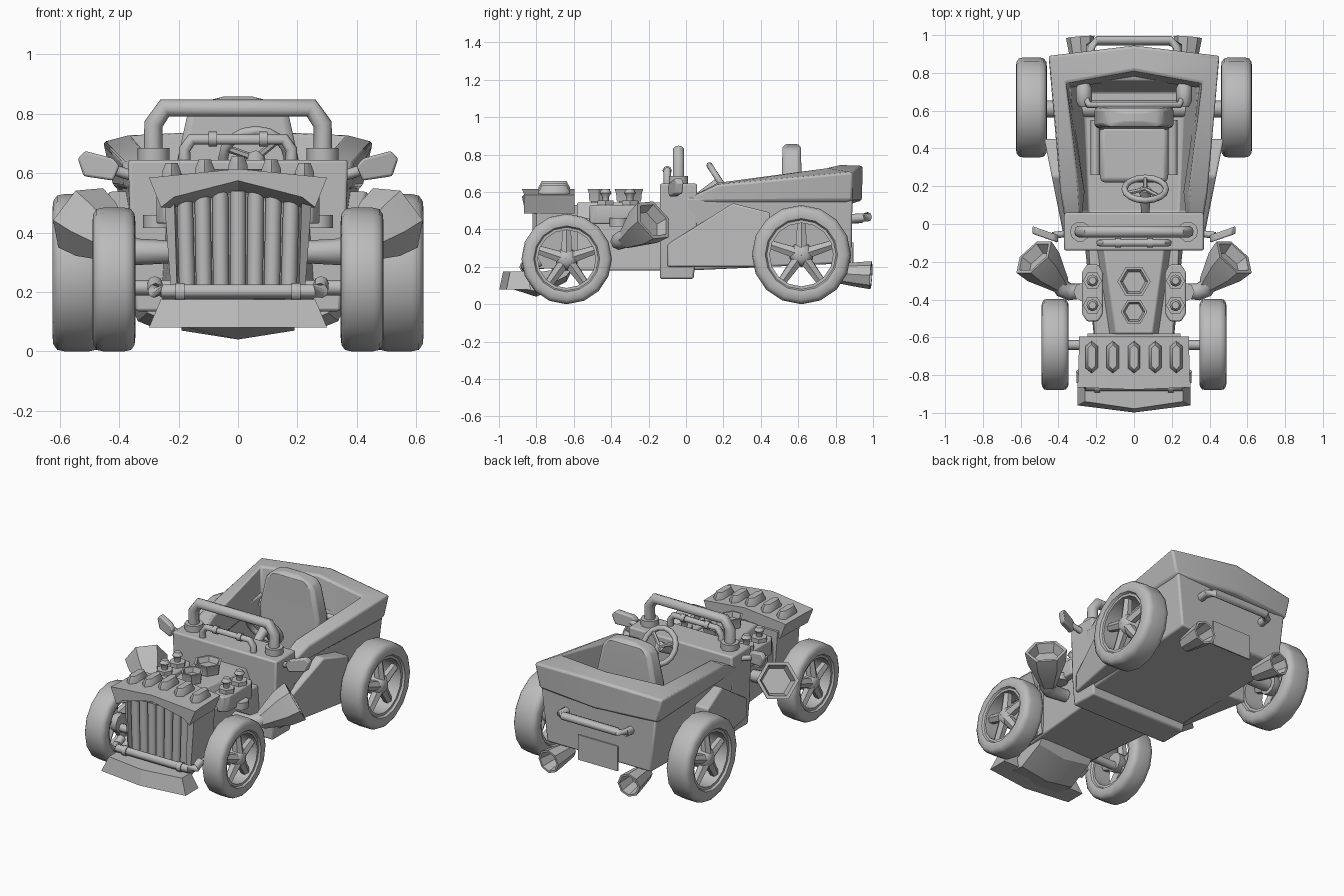
import bpy, bmesh, math
from mathutils import Vector

default_cube = bpy.data.objects.get("Cube")
if default_cube:
    bpy.data.objects.remove(default_cube, do_unlink=True)

# Single plain paint colour
grey = bpy.data.materials.new("plain_grey")
grey.use_nodes = True
grey.diffuse_color = (0.5, 0.5, 0.5, 1)
grey.node_tree.nodes["Principled BSDF"].inputs["Base Color"].default_value = (0.5, 0.5, 0.5, 1)

SIDES = ((1, "left"), (-1, "right"))


def loft(name, rings, loop=False, bevel=0, angle=35):
    """Skin a list of equal-length point rings into one closed mesh."""
    bm = bmesh.new()
    rows = [[bm.verts.new(point) for point in ring] for ring in rings]
    count = len(rows[0])
    pairs = list(zip(rows, rows[1:])) + ([(rows[-1], rows[0])] if loop else [])
    for lower, upper in pairs:
        for i in range(count):
            j = (i + 1) % count
            bm.faces.new((lower[i], lower[j], upper[j], upper[i]))
    if not loop:
        bm.faces.new(rows[0])
        bm.faces.new(rows[-1])
    bmesh.ops.recalc_face_normals(bm, faces=bm.faces)
    mesh = bpy.data.meshes.new(name)
    bm.to_mesh(mesh)
    bm.free()
    mesh.materials.append(grey)
    obj = bpy.data.objects.new(name, mesh)
    bpy.context.collection.objects.link(obj)
    if bevel:
        modifier = obj.modifiers.new("soft_edges", "BEVEL")
        modifier.width = bevel
        modifier.segments = 2
        modifier.limit_method = "ANGLE"
    bpy.ops.object.select_all(action="DESELECT")
    obj.select_set(True)
    bpy.context.view_layer.objects.active = obj
    bpy.ops.object.shade_smooth_by_angle(angle=math.radians(angle))


def circle(centre, axis, radius, count=10):
    axis = Vector(axis).normalized()
    helper = Vector((0, 1, 0)) if abs(axis.y) < 0.8 else Vector((0, 0, 1))
    u = axis.cross(helper).normalized()
    v = axis.cross(u)
    turns = [math.tau * i / count for i in range(count)]
    return [Vector(centre) + radius * (math.cos(t) * u + math.sin(t) * v) for t in turns]


def tube(name, path, radii, count=10):
    path = [Vector(p) for p in path]
    if not isinstance(radii, (list, tuple)):
        radii = [radii] * len(path)
    last = len(path) - 1
    rings = []
    for i, p in enumerate(path):
        before = (p - path[i - 1]).normalized() if i else Vector()
        after = (path[i + 1] - p).normalized() if i < last else Vector()
        rings.append(circle(p, before + after, radii[i], count))
    loft(name, rings, angle=50)


def horn(name, start, end, small, large, floor, count=6):
    """Flared pipe with a hollow mouth; floor is the depth position of the hollow."""
    start, end = Vector(start), Vector(end)
    axis = end - start
    steps = ((0, small), (0.65, large * 0.9), (1, large), (1, large * 0.83), (floor, large * 0.68))
    loft(name, [circle(start + axis * t, axis, r, count) for t, r in steps])


def rect(half, front, back, z, half_back=None, z_back=None):
    wide = half if half_back is None else half_back
    rear = z if z_back is None else z_back
    return [(-half, front, z), (half, front, z), (wide, back, rear), (-wide, back, rear)]


def arch(half, foot, shoulder, top, y):
    """Symmetrical hoop path, from right foot to left foot."""
    right = [(-half, y, foot), (-half, y, shoulder), (-half + (top - shoulder) * 0.7, y, top)]
    return right + [(-x, y, z) for x, y, z in reversed(right)]


def wheel(name, x, y, radius, width, side):
    centre = Vector((x, y, radius))
    # tyre, swept round the axle, with a recessed rim lip
    half = [(0.64, -0.25), (0.64, -0.4), (0.7, -0.4), (0.73, -0.48), (0.79, -0.5),
            (0.91, -0.48), (0.98, -0.4), (1, -0.25)]
    profile = half + [(r, -w) for r, w in reversed(half)]
    rings = [circle(centre + Vector((w * width, 0, 0)), (1, 0, 0), r * radius, 16) for r, w in profile]
    loft(name + "_tyre", rings, loop=True, angle=45)
    face = x + side * width * 0.22
    tube(name + "_hub", [(face - side * 0.07, y, radius), (face + side * 0.012, y, radius),
                         (face + side * 0.035, y, radius)], [radius * k for k in (0.25, 0.23, 0.12)])
    for i in range(5):
        turn = math.tau * i / 5
        out = Vector((0, math.sin(turn), math.cos(turn)))
        hub = Vector((face, y, radius))
        tube(name + "_spoke", [hub, hub + out * radius * 0.67 - Vector((side * 0.015, 0, 0))], [0.036, 0.026], 6)


# Open cabin tub with floor
loft("cabin_tub", [rect(0.34, 0, 0.885, 0.18, 0.37, 0.22), rect(0.37, 0, 0.89, 0.57, 0.41),
                   rect(0.29, 0.06, 0.76, 0.57, 0.34), rect(0.24, 0.06, 0.7, 0.27, 0.27)], bevel=0.012)
loft("cowl", [rect(0.345, -0.14, 0.04, 0.135), rect(0.36, -0.14, 0.06, 0.3),
              rect(0.37, -0.14, 0.06, 0.645)], bevel=0.01)

# Thick collar around the cabin: outer low, outer high, inner high, inner low
half_collar = [
    [(0.37, 0.05, 0.545), (0.365, 0.02, 0.57), (0.28, 0.02, 0.57), (0.28, 0.05, 0.545)],
    [(0.385, 0.17, 0.55), (0.39, 0.17, 0.64), (0.29, 0.17, 0.65), (0.26, 0.17, 0.5)],
    [(0.42, 0.89, 0.555), (0.455, 0.89, 0.705), (0.36, 0.745, 0.73), (0.34, 0.72, 0.5)],
    [(0, 0.94, 0.555), (0, 0.945, 0.74), (0, 0.81, 0.745), (0, 0.77, 0.5)]]
mirrored = [[(-x, y, z) for x, y, z in section] for section in half_collar[:-1]]
loft("cabin_collar", half_collar + mirrored[::-1], bevel=0.012)

# Seat, cushion and rear brace
loft("seat_back", [rect(0.2, 0.5, 0.61, 0.28), rect(0.21, 0.51, 0.62, 0.62), rect(0.17, 0.515, 0.615, 0.8),
                   rect(0.14, 0.515, 0.615, 0.835), rect(0.05, 0.525, 0.605, 0.858)], bevel=0.02)
loft("seat_cushion", [rect(0.18, 0.22, 0.52, z) for z in (0.26, 0.34)], bevel=0.025)
tube("seat_brace", [(-0.26, 0.68, 0.55), (-0.24, 0.63, 0.6), (0.24, 0.63, 0.6), (0.26, 0.68, 0.55)], 0.018)

# Steering wheel and column
wheel_centre = Vector((0.06, 0.185, 0.65))
column_axis = Vector((0, 0.84, 0.54))
rim_path = circle(wheel_centre, column_axis, 0.11, 16)
loft("steering_rim", [circle(p, column_axis.cross(p - wheel_centre), 0.017, 8) for p in rim_path],
     loop=True, angle=50)
tube("steering_column", [wheel_centre - column_axis * 0.2, wheel_centre], [0.018, 0.032], 8)
for i in range(3):
    tube("steering_spoke", [wheel_centre, rim_path[(4 + i * 5) % 16]], 0.012, 6)

# Windscreen hoop and dash rail
tube("windscreen_hoop", arch(0.285, 0.64, 0.765, 0.82, -0.04), 0.032)
tube("dash_rail", arch(0.18, 0.64, 0.68, 0.715, -0.1), 0.02, 8)

# Engine bay, cover and intakes
loft("engine_bay", [rect(0.2, -0.72, -0.12, 0.18, 0.26), rect(0.2, -0.72, -0.12, 0.46, 0.24)], bevel=0.01)
loft("engine_cover", [rect(0.13, -0.6, -0.12, 0.45, 0.2), rect(0.1, -0.58, -0.12, 0.545, 0.16)], bevel=0.008)
for y, radius in ((-0.305, 0.088), (-0.465, 0.07)):
    tube("intake_neck", [(0, y, 0.52), (0, y, 0.56)], radius * 0.7, 6)
    horn("intake", (0, y, 0.55), (0, y, 0.615), radius * 0.85, radius, 0.5)

# Radiator shell with a recessed grille
loft("radiator_shell", [
    [(-low, y, 0.19), (low, y, 0.19), (high, y, 0.53), (-high, y, 0.53)]
    for low, high, y in ((0.22, 0.245, -0.58), (0.225, 0.25, -0.8), (0.205, 0.215, -0.82), (0.2, 0.21, -0.77))])
for i in range(-3, 4):
    tube("grille_bar", [(i * 0.057, -0.785, 0.19), (i * 0.06, -0.785, 0.54)], 0.027)

# Nose visor, arched over the grille, with louvres on top
def visor_ring(scale, y, peak, drop):
    half = [(0.3, 0.585), (0.26, 0.485), (0.215, 0.52 - drop), (0, 0.575 - drop)]
    outline = [(0, 0.615)] + half + [(-x, z) for x, z in reversed(half[:-1])]
    return [(x * scale, y - peak * (x == 0), z) for x, z in outline]


loft("nose_visor", [visor_ring(0.97, -0.595, 0, 0.035), visor_ring(0.98, -0.79, 0, 0.035),
                    visor_ring(1, -0.865, 0.012, 0)], angle=25)
for i in range(-2, 3):
    rings = []
    base = 0.615 - abs(i) * 0.012
    for scale, lift in ((1, -0.03), (0.95, 0.012), (0.6, 0.043)):
        hexagon = ((0, -0.088), (0.034, -0.06), (0.034, 0.06), (0, 0.088), (-0.034, 0.06), (-0.034, -0.06))
        rings.append([(i * 0.112 + x * scale, -0.705 + y * max(scale, 0.75), base + lift) for x, y in hexagon])
    loft("nose_louvre", rings, angle=50)

# Front bumper, spoiler and keel plate
tube("front_bumper", [(-0.28, -0.78, 0.23), (-0.28, -0.83, 0.205), (-0.25, -0.86, 0.2),
                      (0.25, -0.86, 0.2), (0.28, -0.83, 0.205), (0.28, -0.78, 0.23)], 0.026, 8)
loft("front_spoiler", [
    [(top, -0.85, 0.175), (top, nose + 0.02, 0.175), (low, nose, 0.08), (low, -0.83, 0.08)]
    for top, low, nose in ((-0.26, -0.3, -0.96), (0, 0, -0.998), (0.26, 0.3, -0.96))], angle=10)
loft("keel_plate", [
    [(x, -0.94, 0.085), (x, -0.8, low), (x, -0.64, low + 0.08), (x, -0.6, 0.2), (x, -0.8, 0.17)]
    for x, low in ((-0.19, 0.07), (0, 0.04), (0.19, 0.07))], angle=20)

# Rear handle bar and plate
tube("rear_bar", [(-0.23, 0.86, 0.455), (-0.23, 0.94, 0.46), (-0.19, 0.97, 0.467),
                  (0.19, 0.97, 0.467), (0.23, 0.94, 0.46), (0.23, 0.86, 0.455)], 0.026, 8)
loft("rear_plate", [[(-0.14, y, 0.17), (0.14, y, 0.17), (0.14, y, 0.33), (-0.14, y, 0.33)] for y in (0.887, 0.895)])

# Axles
tube("front_axle", [(-0.41, -0.64, 0.215), (0.41, -0.64, 0.215)], 0.026, 8)
tube("rear_axle", [(-0.53, 0.61, 0.265), (0.53, 0.61, 0.265)], 0.045, 8)

# Parts repeated on both sides
for s, side in SIDES:
    wheel("front_wheel_" + side, s * 0.418, -0.638, 0.242, 0.145, s)
    wheel("rear_wheel_" + side, s * 0.543, 0.617, 0.265, 0.165, s)

    # flank panel flaring out towards the rear wheel
    flank = ((-0.1, 0.2), (-0.1, 0.32), (0.25, 0.54), (0.45, 0.49), (0.45, 0.2))
    loft("flank_panel_" + side, [[(s * 0.33, y, z) for y, z in flank],
                                 [(s * (0.385 + y * 0.2), y, z) for y, z in flank]], bevel=0.01)

    # seat bolster and the rounded pod behind the seat
    tube("seat_bolster_" + side, [(s * 0.205, y, 0.36) for y in (0.26, 0.55)], 0.025, 8)
    tube("seat_pod_" + side, [(s * 0.265, y, 0.55) for y in (0.62, 0.65, 0.72, 0.75)], [0.025, 0.042, 0.042, 0.025])

    # cylinder head with two valve caps
    outline = ((-0.055, -0.11), (-0.03, -0.15), (0.03, -0.15), (0.055, -0.11),
               (0.055, 0.11), (0.03, 0.15), (-0.03, 0.15), (-0.055, 0.11))
    loft("cylinder_head_" + side, [[(s * 0.22 + x, y - 0.365, z) for x, y in outline] for z in (0.43, 0.53)],
         bevel=0.008)
    for y in (-0.3, -0.43):
        x = s * 0.22
        tube("valve_base", [(x, y, 0.52), (x, y, 0.555)], 0.05, 6)
        tube("valve_cap", [(x, y, 0.55), (x, y, 0.575), (x, y, 0.595), (x, y, 0.615)],
             [0.018, 0.018, 0.032, 0.02], 8)
    tube("engine_flange_" + side, [(s * 0.27, -0.36, 0.415), (s * 0.27, -0.36, 0.46)], 0.05, 8)

    # side pipe and flared trumpet
    tube("side_pipe_" + side, [(s * 0.22, -0.35, 0.335), (s * 0.34, -0.36, 0.335), (s * 0.38, -0.34, 0.345),
                               (s * 0.42, -0.29, 0.37)], [0.038, 0.045, 0.05, 0.045], 8)
    horn("trumpet_" + side, (s * 0.385, -0.325, 0.34), (s * 0.53, -0.175, 0.45), 0.05, 0.125, 0.75)

    # tailpipe, mirror, hoop foot and rail clip
    horn("tailpipe_" + side, (s * 0.27, 0.8, 0.165), (s * 0.285, 0.99, 0.155), 0.05, 0.075, 0.4, 8)
    tube("mirror_stalk_" + side, [(s * 0.35, -0.05, 0.59), (s * 0.43, -0.06, 0.615)], 0.018, 8)
    mirror = ((0.42, 0.575), (0.4, 0.625), (0.42, 0.65), (0.515, 0.675), (0.54, 0.65), (0.52, 0.59))
    loft("mirror_" + side, [[(s * x, y + x * 0.35, z) for x, z in mirror] for y in (-0.24, -0.2)], bevel=0.008)
    tube("hoop_foot_" + side, [(s * 0.285, -0.04, 0.635), (s * 0.285, -0.04, 0.685)], 0.054)
    tube("rail_clip_" + side, [(s * 0.07, -0.1, 0.715), (s * 0.1, -0.1, 0.715)], 0.025, 8)
    tube("bumper_clip_" + side, [(s * 0.18, -0.86, 0.2), (s * 0.21, -0.86, 0.2)], 0.031, 8)
